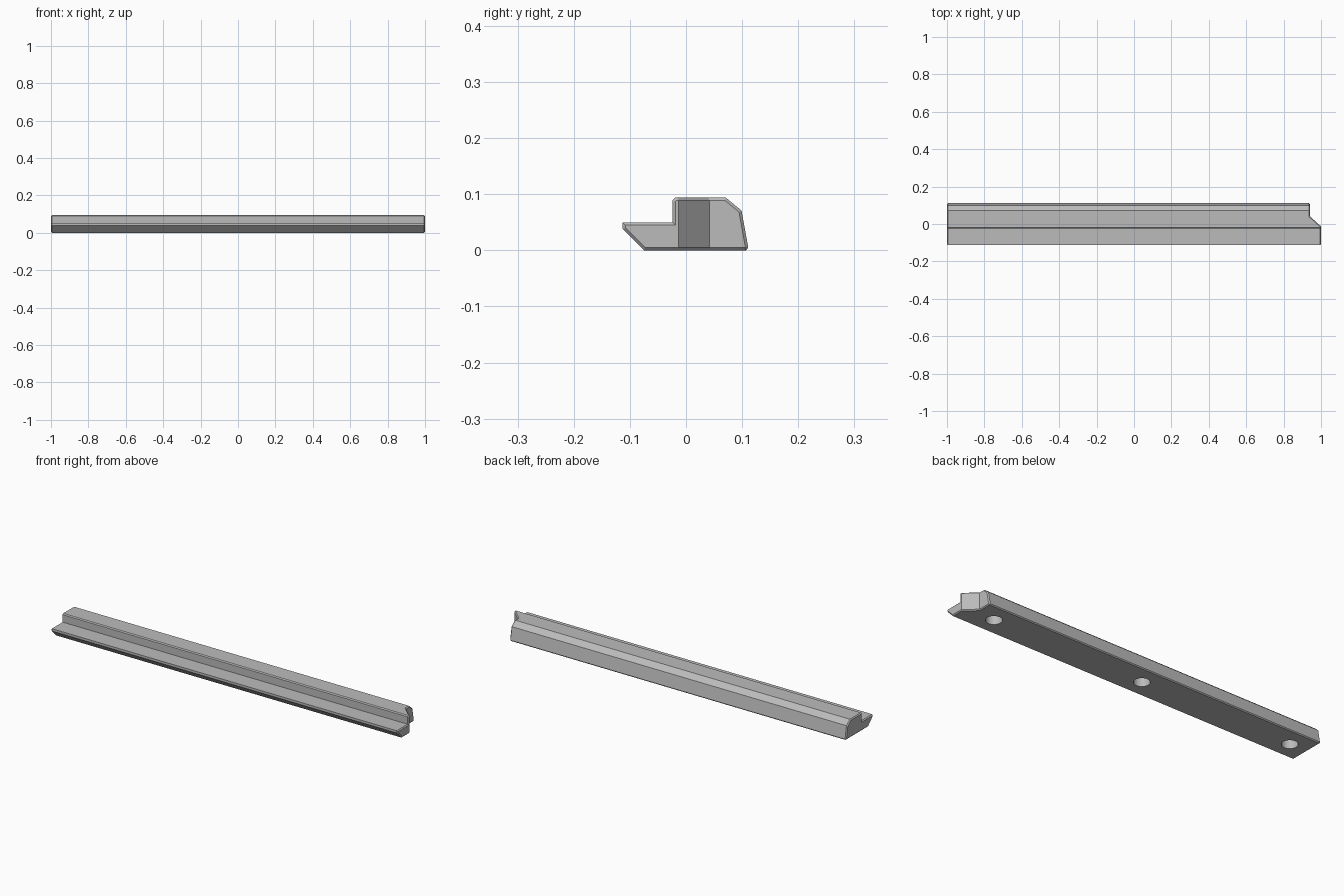
import bpy
import bmesh
from mathutils import Matrix

cube = bpy.data.objects.get("Cube")
if cube:
    bpy.data.objects.remove(cube, do_unlink=True)

# Material
grey = bpy.data.materials.new("plain grey")
grey.use_nodes = True
colour = (0.5, 0.5, 0.5, 1)
grey.diffuse_color = colour
grey.node_tree.nodes["Principled BSDF"].inputs["Base Color"].default_value = colour

# Stepped cross-section (y, z); extra points at the notch lines on top and bottom
N1, N2 = -0.013, 0.042
TOP, NOTCH_X, CHAMFER = 0.094, 0.94, 0.005
profile = [(-0.075, 0), (N1, 0), (N2, 0), (0.107, 0), (0.111, 0.005),
           (0.099, 0.071), (0.071, TOP), (N2, TOP), (N1, TOP), (-0.019, TOP),
           (-0.024, 0.089), (-0.024, 0.05), (-0.113, 0.05), (-0.113, 0.038)]
count = len(profile)


def end_x(y):
    return 1.0 if y < N1 + 0.001 else NOTCH_X


bm = bmesh.new()
near = [bm.verts.new((-1, y, z)) for y, z in profile]
far = [bm.verts.new((end_x(y), y, z)) for y, z in profile]

# Long sides, plain left-over end, and three-faced notched end
sides = []
for i in range(count):
    j = (i + 1) % count
    sides.append(bm.faces.new((near[i], near[j], far[j], far[i])))
ends = [bm.faces.new(near)]
ends.append(bm.faces.new([far[i] for i in (0, 1, 8, 9, 10, 11, 12, 13)]))
ends.append(bm.faces.new([far[i] for i in (1, 2, 7, 8)]))
ends.append(bm.faces.new([far[i] for i in (2, 3, 4, 5, 6, 7)]))

# Merge the flat strips on top and bottom
flat = [f for f in sides if len({round(v.co.z, 4) for v in f.verts}) == 1
        and round(f.verts[0].co.z, 4) in (0, TOP)]
strip_edges = [e for e in bm.edges if len(e.link_faces) == 2
               and all(f in flat for f in e.link_faces)]
bmesh.ops.dissolve_edges(bm, edges=strip_edges, use_verts=False)
bmesh.ops.recalc_face_normals(bm, faces=bm.faces)

# Narrow chamfer around both ends
rim = [e for e in bm.edges
       if sum(f in ends for f in e.link_faces) == 1]
bmesh.ops.bevel(bm, geom=rim, offset=CHAMFER, offset_type='OFFSET',
                segments=1, profile=0.5, affect='EDGES', clamp_overlap=True)
bmesh.ops.recalc_face_normals(bm, faces=bm.faces)

mesh = bpy.data.meshes.new("stepped_rail")
bm.to_mesh(mesh)
bm.free()
mesh.materials.append(grey)
rail = bpy.data.objects.new("stepped_rail", mesh)
bpy.context.collection.objects.link(rail)

# Three blind round sockets in the underside
DEPTH = 0.06
bm = bmesh.new()
for x in (-0.9, -0.034, 0.832):
    bmesh.ops.create_cone(bm, cap_ends=True, segments=32, radius1=0.038,
                          radius2=0.038, depth=2 * DEPTH,
                          matrix=Matrix.Translation((x, 0.014, 0)))
mesh = bpy.data.meshes.new("socket_cutter")
bm.to_mesh(mesh)
bm.free()
mesh.materials.append(grey)
cutter = bpy.data.objects.new("socket_cutter", mesh)
bpy.context.collection.objects.link(cutter)
cutter.hide_render = True
cutter.hide_viewport = True

cut = rail.modifiers.new("sockets", 'BOOLEAN')
cut.operation = 'DIFFERENCE'
cut.solver = 'EXACT'
cut.object = cutter

bpy.context.view_layer.objects.active = rail
rail.select_set(True)
bpy.ops.object.shade_smooth_by_angle(angle=0.35)
